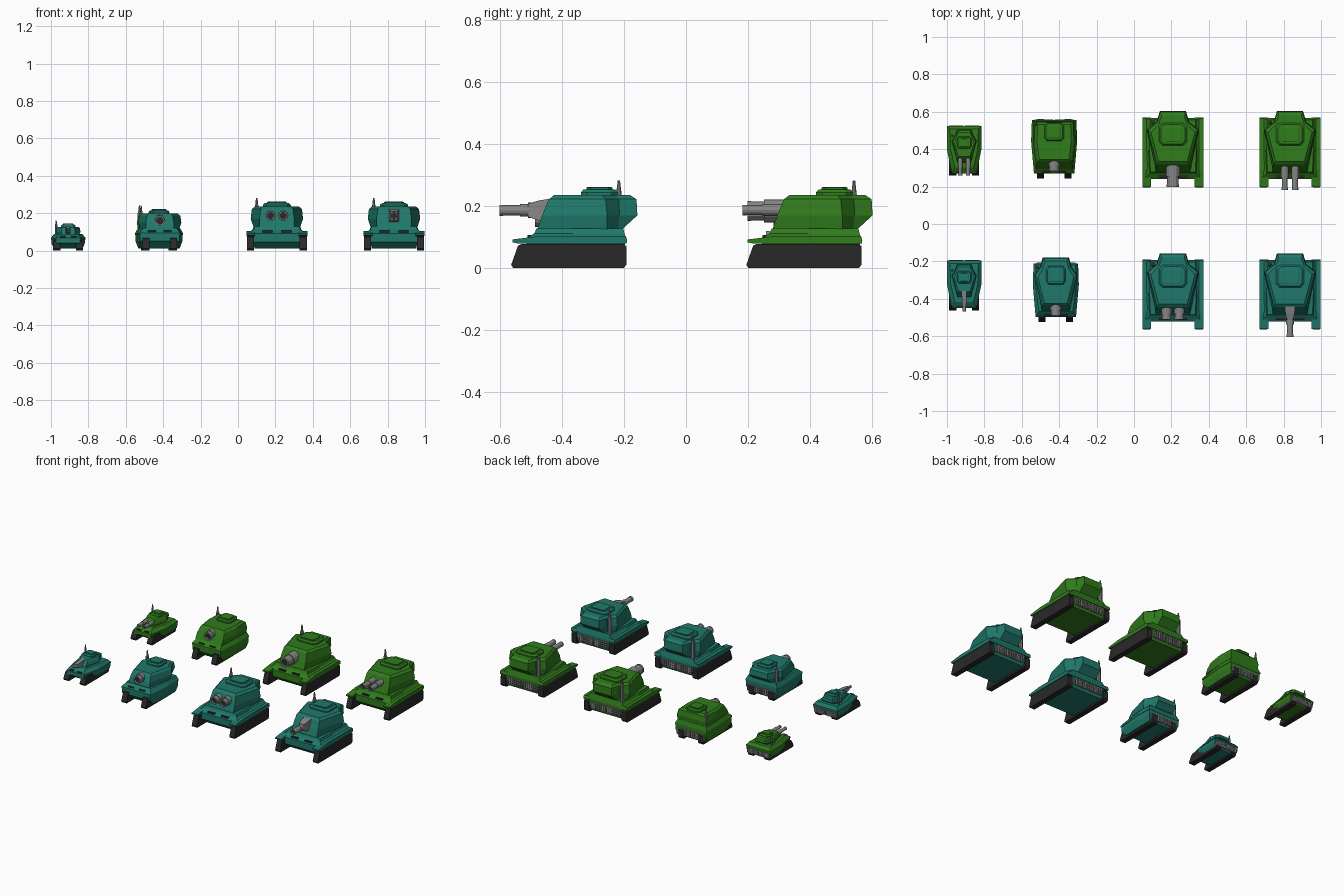
import bpy, bmesh, math

if "Cube" in bpy.data.objects:
    bpy.data.objects.remove(bpy.data.objects["Cube"])


def material(name, rgb):
    m = bpy.data.materials.new(name)
    m.diffuse_color = (*rgb, 1)
    m.use_nodes = True
    m.node_tree.nodes["Principled BSDF"].inputs["Base Color"].default_value = m.diffuse_color
    return m


TEAL = material("teal_paint", (0.014, 0.19, 0.145))
GREEN = material("green_paint", (0.03, 0.2, 0.012))
DARK = material("dark_rubber", (0.022, 0.022, 0.022))
GREY = material("gun_grey", (0.24, 0.24, 0.24))


def loft(name, rings, mat, origin):
    """Skin a list of equal-length point rings and cap both ends."""
    bm = bmesh.new()
    vs = [[bm.verts.new(p) for p in r] for r in rings]
    n = len(vs[0])
    for a, b in zip(vs, vs[1:]):
        for i in range(n):
            bm.faces.new((a[i], a[(i + 1) % n], b[(i + 1) % n], b[i]))
    bm.faces.new(vs[0])
    bm.faces.new(vs[-1])
    bmesh.ops.recalc_face_normals(bm, faces=bm.faces[:])
    me = bpy.data.meshes.new(name)
    bm.to_mesh(me)
    bm.free()
    me.materials.append(mat)
    ob = bpy.data.objects.new(name, me)
    ob.location = origin
    bpy.context.collection.objects.link(ob)
    return ob


def plan(z, pts):
    """Symmetric horizontal ring from (half width, y) pairs, front to back."""
    return [(x, y, z) for x, y in pts] + [(-x, y, z) for x, y in reversed(pts)]


def layers(name, spec, mat, o):
    return loft(name, [plan(z, p) for z, p in spec], mat, o)


def side_profile(name, x0, x1, yz, mat, o):
    return loft(name, [[(x, y, z) for y, z in yz] for x in (x0, x1)], mat, o)


def box(name, x0, x1, y0, y1, z0, z1, mat, o):
    return side_profile(name, x0, x1, [(y0, z0), (y1, z0), (y1, z1), (y0, z1)], mat, o)


def lathe(name, x, z, prof, mat, o, n=12):
    """Rings around a front-to-back axis, from (radius, y) pairs."""
    rings = [[(x + r * math.cos(2 * math.pi * i / n), y, z + r * math.sin(2 * math.pi * i / n))
              for i in range(n)] for r, y in prof]
    return loft(name, rings, mat, o)


# Shape of each tank size: horizontal layers as (z, [(half width, y), ...])
BIG = dict(
    track=(.122, .16, .372, .078),
    hull=[(.01, [(.12, .09), (.12, .355)]), (.045, [(.124, .05), (.124, .366)]),
          (.085, [(.124, .05), (.124, .368)])],
    deck=[(.08, [(.155, .045), (.155, .2), (.155, .372)]), (.092, [(.155, .045), (.155, .2), (.155, .372)]),
          (.112, [(.125, .075), (.13, .2), (.13, .366)]), (.128, [(.12, .082), (.125, .2), (.12, .362)])],
    turret=[(.126, [(.092, .085), (.125, .31), (.085, .345), (.07, .36)]),
            (.17, [(.093, .1), (.14, .31), (.087, .35), (.07, .408)]),
            (.222, [(.086, .122), (.134, .305), (.084, .348), (.068, .405)]),
            (.235, [(.076, .138), (.118, .295), (.076, .338), (.06, .385)])],
    hatch=(.075, .225, .345, .234, .262), aerial=(-.108, .348, .125, .282, .013), slit=(.055, .055, .1))
MID = dict(
    track=(.055, .092, .318, .07),
    hull=[(.012, [(.1, .07), (.106, .2), (.106, .3)]), (.05, [(.105, .03), (.121, .2), (.116, .312)]),
          (.086, [(.105, .03), (.121, .2), (.116, .312)])],
    deck=[(.084, [(.108, .026), (.123, .2), (.119, .314)]), (.094, [(.108, .026), (.123, .2), (.119, .314)]),
          (.12, [(.09, .055), (.108, .2), (.106, .306)])],
    turret=[(.118, [(.075, .06), (.105, .245), (.08, .29), (.068, .31)]),
            (.15, [(.075, .07), (.115, .25), (.085, .295), (.07, .345)]),
            (.186, [(.068, .09), (.11, .25), (.08, .292), (.066, .34)]),
            (.197, [(.06, .1), (.096, .24), (.072, .28), (.058, .325)])],
    hatch=(.052, .2, .3, .196, .222), aerial=(-.1, .292, .115, .24, .01), slit=(.045, .036, .1))
BOXY = dict(MID)
BOXY["turret"] = [(.118, [(.098, .05), (.108, .2), (.106, .305)]), (.15, [(.098, .068), (.114, .2), (.11, .308)]),
                  (.186, [(.09, .09), (.106, .2), (.102, .302)]), (.197, [(.08, .102), (.092, .2), (.088, .29)])]
SMALL = dict(
    track=(.042, .08, .262, .055),
    hull=[(.01, [(.055, .06), (.076, .14), (.076, .25)]), (.04, [(.064, .015), (.09, .14), (.09, .262)]),
          (.062, [(.064, .015), (.09, .14), (.09, .264)])],
    deck=[(.06, [(.066, .012), (.092, .14), (.092, .266)]), (.068, [(.066, .012), (.092, .14), (.092, .266)]),
          (.088, [(.05, .045), (.072, .14), (.076, .25)])],
    turret=[(.086, [(.036, .07), (.06, .18), (.045, .215), (.036, .225)]),
            (.1, [(.037, .078), (.066, .185), (.048, .218), (.038, .245)]),
            (.12, [(.034, .095), (.062, .182), (.045, .215), (.036, .242)]),
            (.127, [(.03, .102), (.054, .175), (.04, .208), (.032, .232)])],
    hatch=(.038, .145, .21, .126, .146), aerial=(-.064, .215, .085, .162, .007), slit=(.032, .018, .071))


def gun(tank, offsets, z, r, y_back, y_tip, o, mantlet):
    if mantlet:   # tapering block behind the barrels
        w, h = max(map(abs, offsets)) + r, r
        spec = [(y_back + .03, w * 1.5, h * 2.2), (y_back - .02, w * 1.4, h * 1.8), (y_back - .055, w, h * 1.2)]
        loft(tank + "_mantlet", [[(sx * ww, y, z + sz * hh) for sx, sz in ((-1, -1), (1, -1), (1, 1), (-1, 1))]
                                 for y, ww, hh in spec], GREY, o)
    for i, x in enumerate(offsets):
        ym = y_back + (y_tip - y_back) * .55
        lathe(f"{tank}_barrel_{i}", x, z,
              [(r * 1.12, y_back + .04), (r * 1.12, ym), (r * .94, ym), (r * .94, y_tip + .012), (r, y_tip + .012),
               (r, y_tip), (r * .68, y_tip), (r * .68, y_tip + .015)], GREY, o)
        lathe(f"{tank}_bore_{i}", x, z, [(r * .67, y_tip + .016), (r * .67, y_tip + .012)], DARK, o)


def tank(name, s, paint, cx, y0, offsets, z, r, y_back, y_tip, mantlet=False):
    o = (cx, y0, 0)
    xi, xo, L, h = s["track"]
    rear = s["hull"][-1][1][-1][1]
    # tracks
    prof = [(0, .01), (.006, 0), (L - .008, 0), (L, .01), (L, h - .012), (L - .01, h), (.035, h), (.022, h - .006)]
    for sx, side in ((-1, "left"), (1, "right")):
        side_profile(f"{name}_{side}_track", sx * xi, sx * xo, prof, DARK, o)
        if s is BIG:   # mudguards over the exposed tracks
            side_profile(f"{name}_{side}_fender", sx * .116, sx * .163,
                         [(.004, .083), (.004, .092), (.1, .104), (.37, .104), (.375, .09), (.373, .079), (.02, .079)],
                         paint, o)
        # vision slit on the front slope
        w, sy, sz = s["slit"]
        box(f"{name}_{side}_slit", sx * w * .45, sx * w * 1.4, sy - .003, sy + .02, sz - .006, sz + .006, DARK, o)
        # rear grille, dark recess with grey bars
        g0, g1 = .006, (xi if s is BIG else s["hull"][-1][1][-1][0]) * .88
        z0, z1 = h * .38, h * .9
        box(f"{name}_{side}_grille_back", sx * g0, sx * g1, rear - .01, rear + .002, z0, z1, DARK, o)
        for k in range(8):
            x = g0 + (g1 - g0) * k / 7
            box(f"{name}_{side}_grille_bar_{k}", sx * (x - .0025), sx * (x + .0025), rear - .01, rear + .005,
                z0, z1, GREY, o)
        for k in range(4):
            zz = z0 + (z1 - z0) * k / 3
            box(f"{name}_{side}_grille_rail_{k}", sx * g0, sx * g1, rear - .01, rear + .005,
                zz - .0025, zz + .0025, GREY, o)
    # armoured body
    for part in ("hull", "deck", "turret"):
        layers(f"{name}_{part}", s[part], paint, o)
    # stepped roof hatch
    w, a, b, zl, zh = s["hatch"]
    t = (zh - zl)

    def octo(k):
        m, q = (a + b) / 2, (b - a) / 2 * k
        return [(w * k * .75, m - q), (w * k, m - q * .65), (w * k, m + q * .65), (w * k * .75, m + q)]
    layers(name + "_hatch_base", [(zl - .003, octo(1)), (zl + t * .35, octo(1)), (zl + t * .7, octo(.86))], paint, o)
    layers(name + "_hatch_lid", [(zl + t * .6, octo(.7)), (zl + t * .9, octo(.7)), (zh, octo(.62))], paint, o)
    # tapered aerial in the rear left notch
    x, y, zb, zt, ar = s["aerial"]
    zm = zb + (zt - zb) * .68
    loft(name + "_aerial", [[(x + k * math.cos(i * math.pi / 4), y + k * math.sin(i * math.pi / 4), zz)
                             for i in range(8)]
                            for zz, k in ((zb, ar), (zm, ar), (zm + .004, ar * .7), (zt, ar * .3))], GREY, o)
    gun(name, offsets, z, r, y_back, y_tip, o, mantlet)


# front row, teal
tank("teal_scout", SMALL, TEAL, -.908, -.462, [0], .108, .009, .075, -.006, True)
tank("teal_medium", MID, TEAL, -.418, -.524, [0], .16, .027, .1, .036)
tank("teal_twin", BIG, TEAL, .208, -.565, [-.034, .034], .187, .025, .125, .055)
tank("teal_long_gun", BIG, TEAL, .834, -.565, [0], .186, .018, .11, -.038, True)
# back row, green
tank("green_scout", SMALL, GREEN, -.908, .258, [-.021, .021], .108, .011, .1, 0)
tank("green_medium", BOXY, GREEN, -.427, .243, [0], .16, .028, .1, .04)
tank("green_howitzer", BIG, GREEN, .208, .195, [0], .184, .033, .125, .003)
tank("green_twin_gun", BIG, GREEN, .834, .195, [-.028, .028], .187, .017, .13, -.012)
